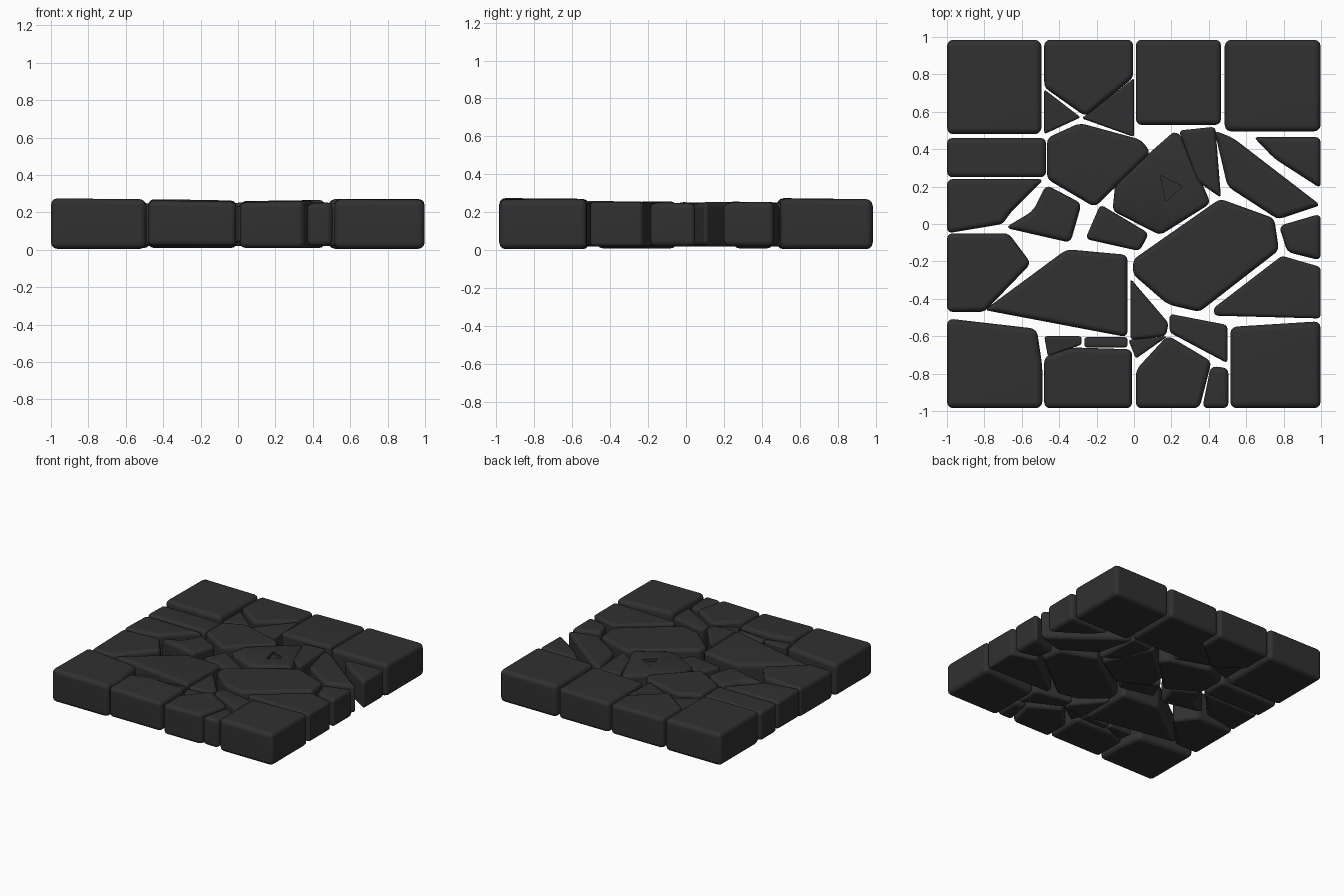
import bpy, bmesh, random
from mathutils import Vector

random.seed(4)
mat = bpy.data.materials.new("charcoal stone")
mat.diffuse_color = (0.03, 0.03, 0.03, 1)


def prism(name, pts, z0, z1, tilt=0.0):
    """Extruded outline with a slightly sloping top."""
    bm = bmesh.new()
    n = len(pts)
    c = sum((Vector(p) for p in pts), Vector((0, 0))) / n
    d = Vector((random.uniform(-1, 1), random.uniform(-1, 1))) * tilt
    lo = [bm.verts.new((x, y, z0)) for x, y in pts]
    hi = [bm.verts.new((x, y, z1 + (Vector((x, y)) - c).dot(d))) for x, y in pts]
    bm.faces.new(lo)
    bm.faces.new(hi)
    for i in range(n):
        j = (i + 1) % n
        bm.faces.new((lo[i], lo[j], hi[j], hi[i]))
    bmesh.ops.recalc_face_normals(bm, faces=bm.faces)
    me = bpy.data.meshes.new(name)
    bm.to_mesh(me)
    bm.free()
    ob = bpy.data.objects.new(name, me)
    bpy.context.collection.objects.link(ob)
    me.materials.append(mat)
    return ob


def stone(name, pts, z0=0.02, z1=0.25, bevel=0.03, tilt=0.03):
    ob = prism(name, pts, z0, z1, tilt)
    m = ob.modifiers.new("worn edges", 'BEVEL')
    m.width = bevel
    m.segments = 3
    m.limit_method = 'NONE'
    for p in ob.data.polygons:
        p.use_smooth = True
    w = ob.modifiers.new("flat tops", 'WEIGHTED_NORMAL')
    w.keep_sharp = True
    return ob


def block(name, x0, x1, y0, y1, **kw):
    return stone(name, [(x0, y0), (x1, y0), (x1, y1), (x0, y1)], **kw)


edge = dict(z0=0.005, z1=0.27, bevel=0.035, tilt=0.015)
chip = dict(z0=0.04, z1=0.235, bevel=0.014, tilt=0.1)

# back row
block("back_left_corner", -1, -0.495, 0.48, 0.985, **edge)
stone("back_block_split", [(-0.48, 0.985), (-0.005, 0.985), (-0.005, 0.78), (-0.26, 0.575), (-0.48, 0.73)],
      z0=0.01, z1=0.26)
stone("back_chip_left", [(-0.48, 0.72), (-0.285, 0.57), (-0.48, 0.48)], **chip)
stone("back_chip_right", [(0, 0.78), (0, 0.465), (-0.28, 0.565)], **chip)
block("back_block", 0.01, 0.465, 0.53, 0.985, z0=0.01, z1=0.26)
block("back_right_corner", 0.485, 0.998, 0.495, 0.985, **edge)

# front row
stone("front_left_corner", [(-1, -0.505), (-0.52, -0.56), (-0.49, -0.76), (-0.49, -0.985), (-1, -0.985)], **edge)
stone("front_block_left", [(-0.48, -0.71), (-0.33, -0.66), (-0.01, -0.67), (-0.01, -0.985), (-0.48, -0.985)],
      z0=0.02, z1=0.265)
stone("front_block_right", [(0.01, -0.78), (0.18, -0.595), (0.415, -0.735), (0.35, -0.985), (0.01, -0.985)],
      z0=0.01, z1=0.26)
stone("front_small", [(0.41, -0.76), (0.505, -0.77), (0.505, -0.985), (0.365, -0.985)], z0=0.02, z1=0.25)
stone("front_right_corner", [(0.515, -0.55), (0.998, -0.52), (0.998, -0.985), (0.515, -0.985)], **edge)
stone("front_chip_a", [(-0.48, -0.6), (-0.28, -0.6), (-0.28, -0.645), (-0.46, -0.71)], **chip)
block("front_chip_b", -0.265, -0.035, -0.66, -0.605, **chip)
stone("front_chip_c", [(-0.03, -0.62), (0.18, -0.6), (0.01, -0.72)], **chip)

# left side
block("left_bar", -1, -0.47, 0.25, 0.46, z0=0.01, z1=0.25)
stone("left_wedge", [(-1, 0.24), (-0.48, 0.24), (-0.67, 0.05), (-0.7, 0), (-1, -0.05)])
stone("left_lower", [(-1, -0.05), (-0.67, -0.05), (-0.55, -0.21), (-0.8, -0.47), (-1, -0.47)], z0=0.01, z1=0.25)
stone("left_inner", [(-0.47, 0.21), (-0.28, 0.11), (-0.34, -0.1), (-0.69, -0.02), (-0.54, 0.07)], z0=0.04, z1=0.24)

# right side
stone("right_triangle", [(0.64, 0.465), (0.998, 0.465), (0.998, 0.19), (0.75, 0.35)])
stone("right_shard", [(0.43, 0.5), (0.53, 0.46), (0.998, 0.1), (0.77, 0.025), (0.5, 0.2)])
stone("right_small", [(0.775, -0.01), (0.998, 0.055), (0.998, -0.195), (0.82, -0.15)])
stone("right_lower", [(0.79, -0.17), (0.998, -0.23), (0.998, -0.505), (0.43, -0.49), (0.425, -0.45)])

# centre slabs
stone("centre_upper_left", [(-0.29, 0.54), (0.04, 0.45), (0.09, 0.38), (-0.21, 0.09), (-0.465, 0.24), (-0.465, 0.46)])
dented = stone("centre_dented", [(0.22, 0.5), (0.26, 0.46), (0.41, 0.11), (0.14, -0.06), (-0.115, 0.07), (-0.1, 0.22)],
               z1=0.245)
stone("centre_low_fragment", [(-0.18, 0.105), (0.08, -0.05), (0.03, -0.145), (-0.26, -0.08)], z0=0.05, z1=0.22,
      bevel=0.025)
stone("centre_sliver", [(0.24, 0.5), (0.435, 0.52), (0.465, 0.14), (0.335, 0.23)], bevel=0.022)
stone("centre_right", [(0.46, 0.135), (0.75, 0.03), (0.775, -0.14), (0.35, -0.47), (0.18, -0.43), (-0.005, -0.27),
                       (-0.005, -0.19)])
stone("centre_lower_left", [(-0.36, -0.135), (-0.035, -0.165), (-0.035, -0.605), (-0.8, -0.46)])
stone("centre_lower_shard", [(-0.02, -0.29), (0.185, -0.53), (0.17, -0.6), (-0.02, -0.62)], bevel=0.022)
stone("lower_right_shard", [(0.19, -0.48), (0.5, -0.54), (0.5, -0.745), (0.19, -0.58)], bevel=0.022)

# shallow triangular dent in the centre slab
cutter = prism("dent_cutter", [(0.14, 0.26), (0.26, 0.2), (0.17, 0.12)], 0.225, 0.4)
cutter.hide_render = True
cutter.hide_viewport = True
b = dented.modifiers.new("dent", 'BOOLEAN')
b.operation = 'DIFFERENCE'
b.object = cutter
b.solver = 'EXACT'
